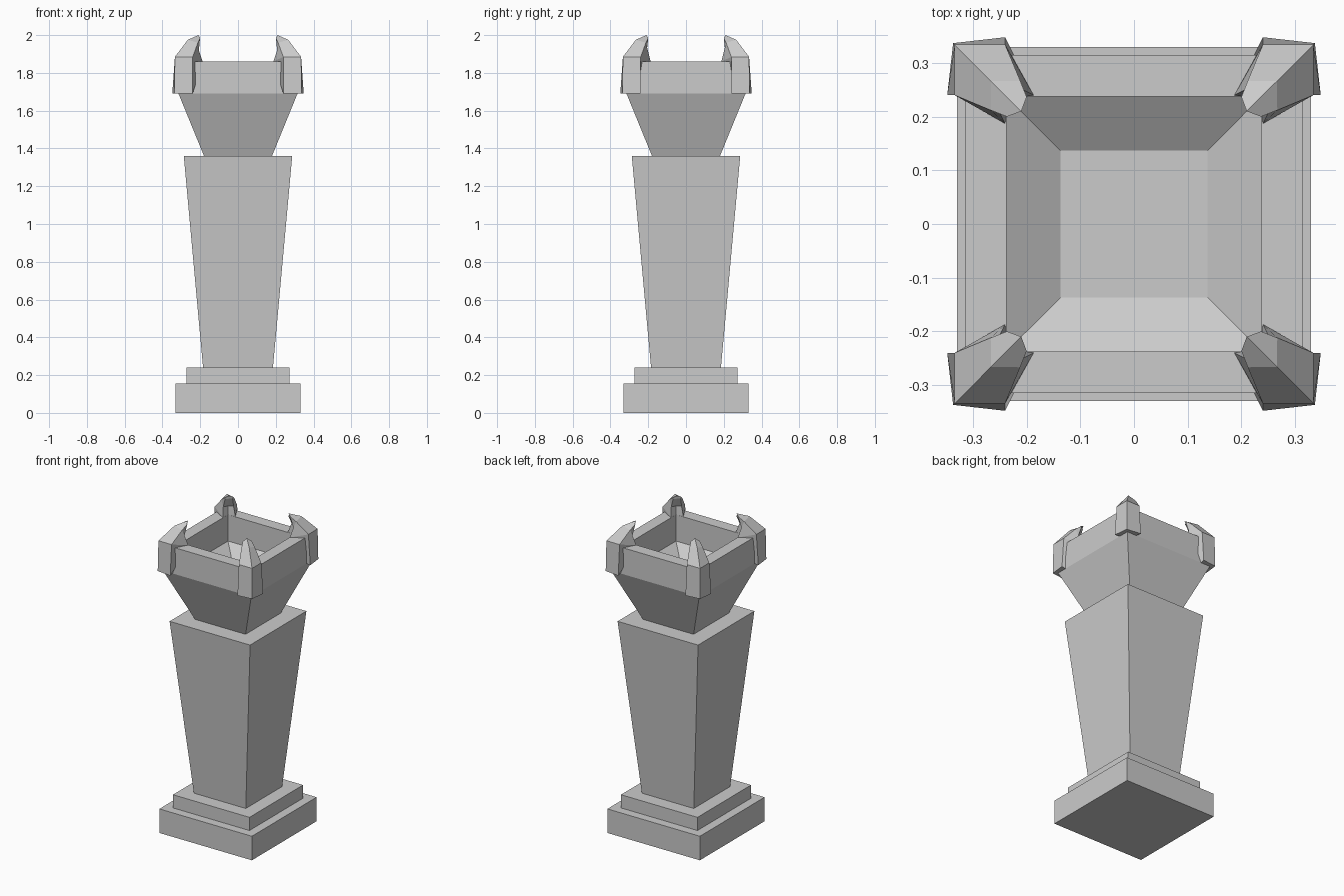
import bpy, bmesh

cube = bpy.data.objects.get("Cube")
if cube:
    bpy.data.objects.remove(cube, do_unlink=True)

stone = bpy.data.materials.new("grey_stone")
stone.use_nodes = True
GREY = (0.6, 0.6, 0.6, 1)
stone.diffuse_color = GREY
stone.node_tree.nodes["Principled BSDF"].inputs["Base Color"].default_value = GREY


def loft(name, rings):
    """Skin a list of equal-length point loops and cap both ends."""
    bm = bmesh.new()
    loops = [[bm.verts.new(p) for p in ring] for ring in rings]
    n = len(loops[0])
    for low, high in zip(loops, loops[1:]):
        for i in range(n):
            j = (i + 1) % n
            bm.faces.new((low[i], low[j], high[j], high[i]))
    bm.faces.new(loops[0][::-1])
    bm.faces.new(loops[-1])
    bmesh.ops.recalc_face_normals(bm, faces=bm.faces[:])
    mesh = bpy.data.meshes.new(name)
    bm.to_mesh(mesh)
    bm.free()
    mesh.materials.append(stone)
    obj = bpy.data.objects.new(name, mesh)
    bpy.context.collection.objects.link(obj)
    return obj


def square_part(name, profile):
    """Square part from (half width, height) pairs."""
    return loft(name, [[(-h, -h, z), (h, -h, z), (h, h, z), (-h, h, z)]
                       for h, z in profile])


# Stepped base and flared column
square_part("base_plinth", [(0.33, 0), (0.33, 0.155)])
square_part("base_step", [(0.273, 0.155), (0.273, 0.24)])
square_part("column", [(0.185, 0.24), (0.287, 1.36)])

# Hollow bowl: outer flare, upright rim, inner wall and sloped floor
square_part("bowl", [(0.18, 1.36), (0.315, 1.69), (0.315, 1.86),
                     (0.238, 1.86), (0.238, 1.69), (0.137, 1.62)])


def claw_ring(corner, side, inner_side, inner):
    """Loop symmetric about the diagonal; each point is (x, y, z)."""
    def flip(p):
        return (p[1], p[0], p[2])
    return [corner, side, inner_side, inner, flip(inner_side), flip(side)]


# Claws gripping the four rim corners, hooked inward at the tip
claw_rings = [
    claw_ring((0.337, 0.337, 1.69), (0.24, 0.348, 1.69),
              (0.25, 0.30, 1.69), (0.30, 0.30, 1.69)),
    claw_ring((0.334, 0.334, 1.885), (0.24, 0.334, 1.885),
              (0.187, 0.24, 1.86), (0.238, 0.238, 1.86)),
    claw_ring((0.266, 0.266, 1.975), (0.212, 0.267, 1.96),
              (0.207, 0.25, 1.92), (0.232, 0.232, 1.92)),
    claw_ring((0.21, 0.21, 2.0), (0.2, 0.237, 1.985),
              (0.202, 0.234, 1.975), (0.212, 0.212, 1.98)),
]
for depth, sy in (("front", -1), ("back", 1)):
    for side, sx in (("left", 1), ("right", -1)):
        loft(f"{depth}_{side}_claw",
             [[(x * sx, y * sy, z) for x, y, z in ring] for ring in claw_rings])
